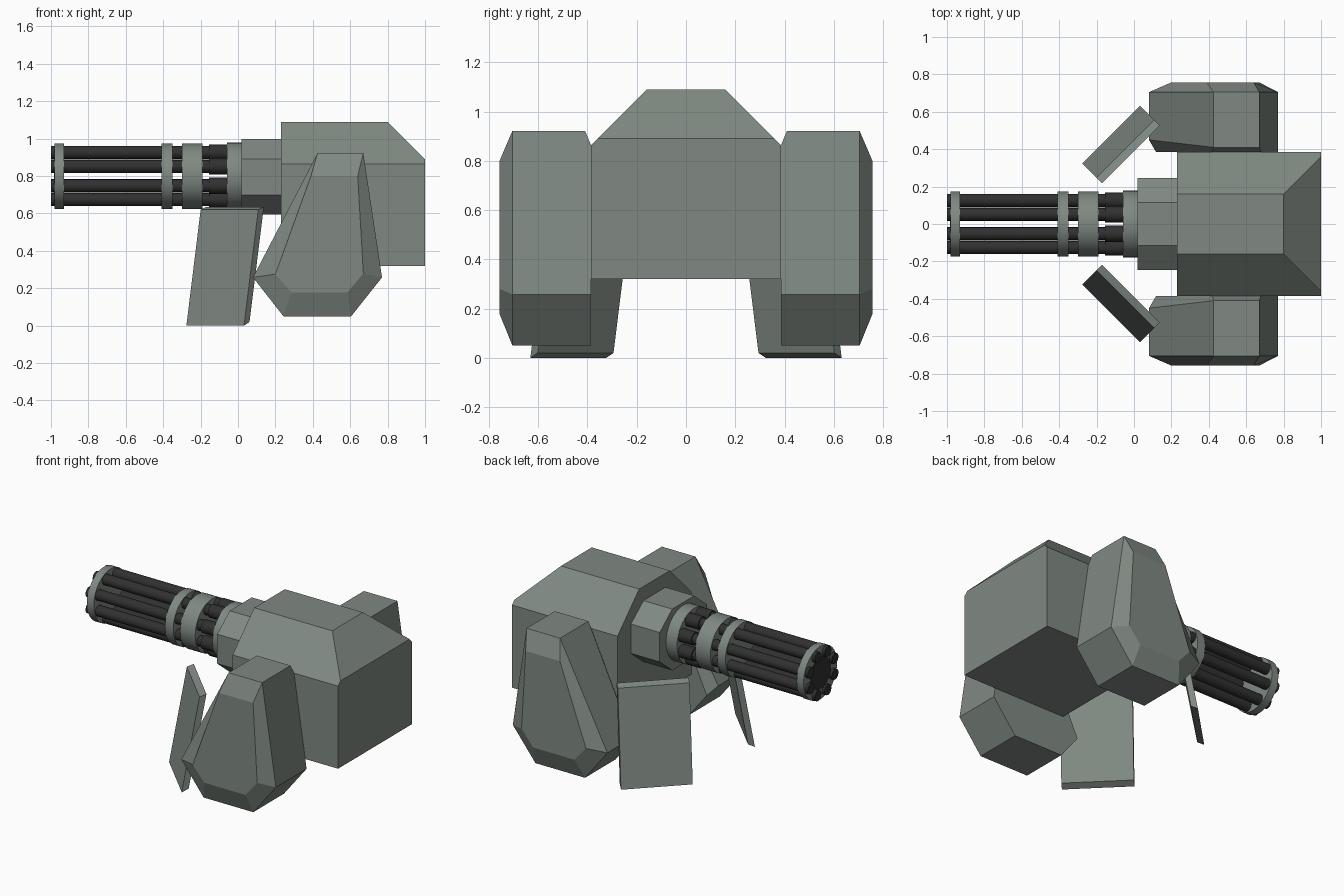
import bpy, bmesh, math
from mathutils import Vector

if "Cube" in bpy.data.objects:
    bpy.data.objects.remove(bpy.data.objects["Cube"])


def material(name, rgb):
    m = bpy.data.materials.new(name)
    m.diffuse_color = (*rgb, 1)
    m.use_nodes = True
    m.node_tree.nodes["Principled BSDF"].inputs["Base Color"].default_value = m.diffuse_color
    return m


GREEN = material("grey_green", (0.215, 0.25, 0.225))
DARK = material("dark_metal", (0.03, 0.03, 0.031))
AXIS_Z = 0.80


def finish(name, bm, mat):
    bmesh.ops.recalc_face_normals(bm, faces=bm.faces)
    me = bpy.data.meshes.new(name)
    bm.to_mesh(me)
    bm.free()
    me.materials.append(mat)
    ob = bpy.data.objects.new(name, me)
    bpy.context.collection.objects.link(ob)
    return ob


def loft(loops):
    """Closed solid through matching loops of points."""
    bm = bmesh.new()
    rings = [[bm.verts.new(p) for p in loop] for loop in loops]
    n = len(rings[0])
    for a, b in zip(rings, rings[1:]):
        for i in range(n):
            j = (i + 1) % n
            bm.faces.new((a[i], a[j], b[j], b[i]))
    bm.faces.new(rings[0])
    bm.faces.new(rings[-1])
    bmesh.ops.recalc_face_normals(bm, faces=bm.faces)
    return bm


def cut(bm, point, normal):
    """Slice off everything on the normal side and cap the opening."""
    geom = bm.verts[:] + bm.edges[:] + bm.faces[:]
    res = bmesh.ops.bisect_plane(bm, geom=geom, plane_co=point, plane_no=normal,
                                 clear_outer=True)
    edges = [e for e in res["geom_cut"] if isinstance(e, bmesh.types.BMEdge)]
    bmesh.ops.holes_fill(bm, edges=edges, sides=0)


def rod(name, x0, x1, r, mat, y=0.0, z=AXIS_Z, sides=32):
    """Smooth cylinder along x."""
    circle = [(y + r * math.cos(2 * math.pi * i / sides),
               z + r * math.sin(2 * math.pi * i / sides)) for i in range(sides)]
    ob = finish(name, loft([[(x, a, b) for a, b in circle] for x in (x0, x1)]), mat)
    for p in ob.data.polygons:
        p.use_smooth = len(p.vertices) == 4
    return ob


# Body: roof-shouldered block with a sloped upper rear edge
section = [(-0.385, 0.32), (0.385, 0.32), (0.385, 0.865),
           (0.16, 1.09), (-0.16, 1.09), (-0.385, 0.865)]
bm = loft([[(x, y, z) for y, z in section] for x in (0.23, 1.0)])
cut(bm, (0.8, 0, 1.09), (1, 0, 1))
finish("body", bm, GREEN)

# Neck: flattened octagon joining body and barrels
octagon = [(0.245, -0.097), (0.245, 0.097), (0.115, 0.202), (-0.115, 0.202),
           (-0.245, 0.097), (-0.245, -0.097), (-0.115, -0.202), (0.115, -0.202)]
finish("neck", loft([[(x, y, 0.795 + z) for y, z in octagon]
                     for x in (0.02, 0.24)]), GREEN)

# Legs: tapering slabs with a bevelled outer cap and trimmed inner edges
outline = [(0.08, 0.258), (0.425, 0.922), (0.67, 0.922),
           (0.77, 0.258), (0.605, 0.05), (0.243, 0.05)]
cap = [(0.39, 0.80), (0.64, 0.80), (0.67, 0.28),
       (0.585, 0.178), (0.285, 0.178), (0.20, 0.275)]
cap = cap[-1:] + cap[:-1]
for side, s in (("front", -1), ("back", 1)):
    bm = loft([[(x, s * 0.757, z) for x, z in cap],
               [(x, s * 0.705, z) for x, z in outline],
               [(x, s * 0.385, z) for x, z in outline]])
    a = Vector((0.08, s * 0.45, 0.258))
    b = Vector((0.14, s * 0.385, 0.258))
    c = Vector((0.425, s * 0.41, 0.922))
    normal = (b - a).cross(c - a)
    if normal.x > 0:
        normal = -normal
    cut(bm, a, normal)
    cut(bm, (0.5, s * 0.41, 0.922), (0, -s * 0.06, 0.025))
    finish(side + "_leg", bm, GREEN)

    # Shield plate: tilted slab set diagonally ahead of the leg
    profile = [(0.15, 0.0), (0.108, 0.02), (0.0, 0.635), (0.042, 0.62)]
    k = math.sqrt(0.5)
    ends = [(-0.17, 0.218), (0.138, 0.526)]
    finish(side + "_shield_plate",
           loft([[(x - k * d, s * (y + k * d), z) for d, z in profile]
                 for x, y in ends]), GREEN)

# Barrel collars
for name, x0, x1, r in (("muzzle_ring", -0.98, -0.93, 0.175),
                        ("middle_ring", -0.41, -0.35, 0.175),
                        ("wide_ring", -0.30, -0.19, 0.175),
                        ("base_ring", -0.06, 0.025, 0.18)):
    rod(name, x0, x1, r, GREEN)
rod("muzzle_face", -0.984, -0.979, 0.105, DARK)

# Eight barrels, each with a thicker sleeve at the root
for i in range(8):
    t = math.radians(22.5 + 45 * i)
    y, z = 0.136 * math.cos(t), AXIS_Z + 0.136 * math.sin(t)
    rod(f"barrel_{i + 1}", -1.0, -0.05, 0.035, DARK, y, z, 16)
    rod(f"barrel_sleeve_{i + 1}", -0.155, -0.05, 0.043, DARK, y, z, 16)
